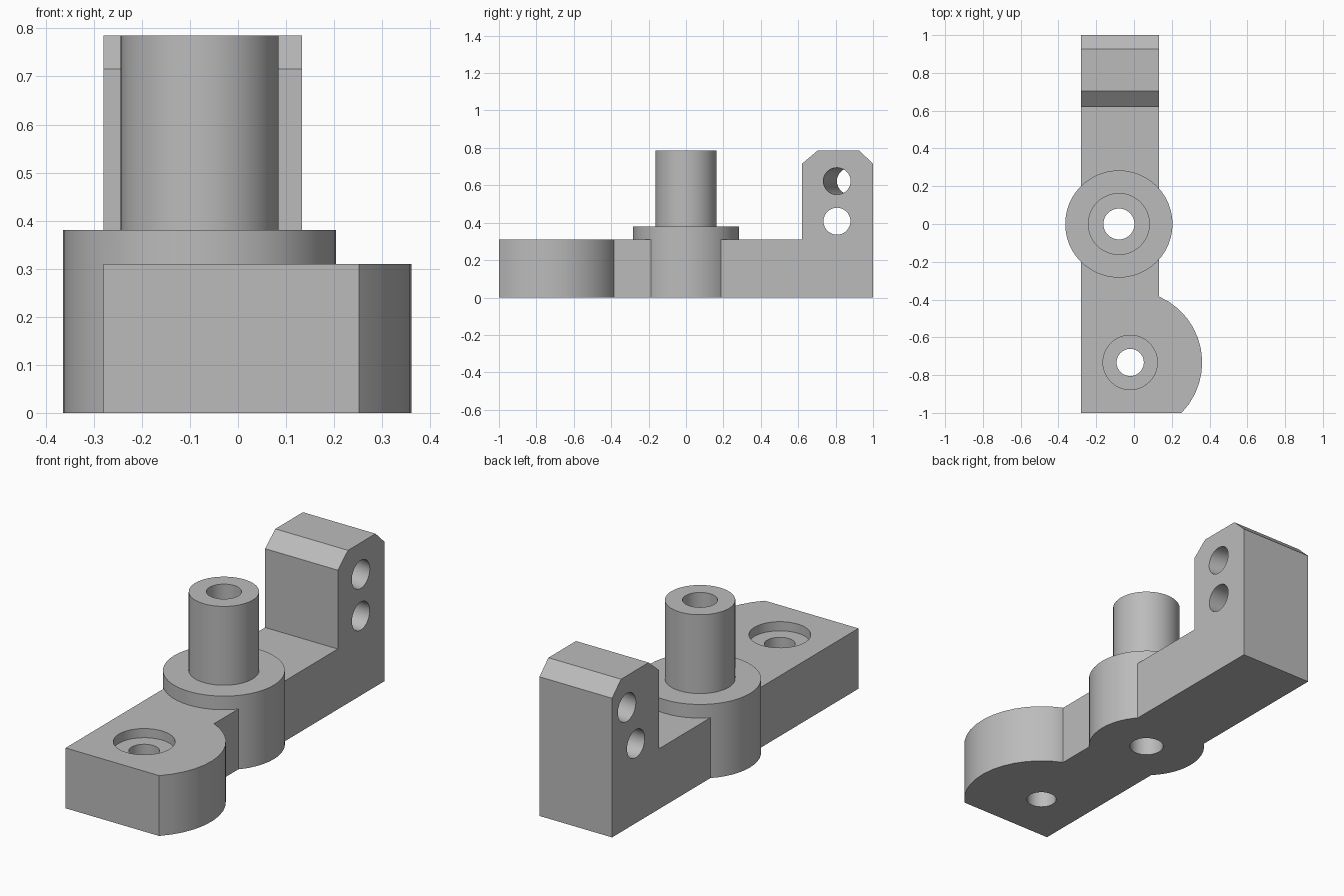
import bpy, bmesh, math
from mathutils import Vector

old = bpy.data.objects.get("Cube")
if old:
    bpy.data.objects.remove(old, do_unlink=True)

grey = bpy.data.materials.new("plain grey")
grey.use_nodes = True
color = (0.5, 0.5, 0.5, 1)
grey.diffuse_color = color
grey.node_tree.nodes["Principled BSDF"].inputs["Base Color"].default_value = color

X0, X1 = -0.28, 0.133      # sides of the bar
BASE, HUB, TOP = 0.31, 0.38, 0.785
PIVOT = (-0.08, 0.0)       # hub axis
BOLT = (-0.02, -0.733)     # counterbored hole and lobe axis


def add_object(name, bm):
    bmesh.ops.recalc_face_normals(bm, faces=bm.faces[:])
    mesh = bpy.data.meshes.new(name)
    bm.to_mesh(mesh)
    bm.free()
    mesh.materials.append(grey)
    obj = bpy.data.objects.new(name, mesh)
    bpy.context.collection.objects.link(obj)
    return obj


def prism(name, points, along):
    """Extrude a planar outline."""
    bm = bmesh.new()
    face = bm.faces.new([bm.verts.new(p) for p in points])
    new = bmesh.ops.extrude_face_region(bm, geom=[face])["geom"]
    moved = [v for v in new if isinstance(v, bmesh.types.BMVert)]
    bmesh.ops.translate(bm, verts=moved, vec=along)
    return add_object(name, bm)


def rod(name, start, end, radius, sides=48):
    """Cylinder between two points."""
    start, end = Vector(start), Vector(end)
    axis = end - start
    bm = bmesh.new()
    bmesh.ops.create_cone(bm, cap_ends=True, segments=sides, radius1=radius,
                          radius2=radius, depth=axis.length)
    obj = add_object(name, bm)
    turn = Vector((0, 0, 1)).rotation_difference(axis).to_matrix().to_4x4()
    turn.translation = (start + end) / 2
    obj.data.transform(turn)
    return obj


def combine(target, tool, operation):
    mod = target.modifiers.new(tool.name, "BOOLEAN")
    mod.operation, mod.object, mod.solver = operation, tool, "EXACT"
    bpy.ops.object.select_all(action="DESELECT")
    bpy.context.view_layer.objects.active = target
    target.select_set(True)
    bpy.ops.object.modifier_apply(modifier=mod.name)
    bpy.data.objects.remove(tool, do_unlink=True)


# Bar with chamfered upright lug, drawn from the side
side = [(-1, 0), (1, 0), (1, 0.715), (0.927, TOP), (0.703, TOP),
        (0.62, 0.715), (0.62, BASE), (-1, BASE)]
body = prism("bracket_body", [(X0, y, z) for y, z in side], (X1 - X0, 0, 0))

# Rounded lobe at the front, cut flat along the front face
R = 0.381
a0 = -math.asin((1 + BOLT[1]) / R)
a1 = math.acos((X1 - BOLT[0]) / R)
STEPS = 12
arc = []
for i in range(STEPS + 1):
    a = a0 + (a1 - a0) * i / STEPS
    arc.append((BOLT[0] + R * math.cos(a), BOLT[1] + R * math.sin(a), 0))
lobe = prism("lobe", [(-0.1, -1, 0)] + arc + [(-0.1, arc[-1][1], 0)], (0, 0, BASE))
combine(body, lobe, "UNION")

# Hub and post
combine(body, rod("hub", (*PIVOT, 0), (*PIVOT, HUB), 0.284), "UNION")
combine(body, rod("post", (*PIVOT, 0.2), (*PIVOT, TOP), 0.164), "UNION")

# Bores, counterbore, and the two lug holes (the upper one is slanted)
slant = 0.073 / (X1 - X0)
for name, start, end, radius in [
    ("post_bore", (*PIVOT, -0.1), (*PIVOT, 1), 0.082),
    ("bolt_hole", (*BOLT, -0.1), (*BOLT, 0.5), 0.072),
    ("counterbore", (*BOLT, BASE - 0.047), (*BOLT, 0.5), 0.144),
    ("lower_lug_hole", (X0 - 0.1, 0.807, 0.408), (X1 + 0.1, 0.807, 0.408), 0.072),
    ("upper_lug_hole", (X0 - 0.1, 0.88 + slant * 0.1, 0.622),
     (X1 + 0.1, 0.807 - slant * 0.1, 0.622), 0.072),
]:
    combine(body, rod(name, start, end, radius), "DIFFERENCE")

# Smooth the round walls, keep the edges sharp
body.select_set(True)
bpy.context.view_layer.objects.active = body
bpy.ops.object.shade_smooth_by_angle(angle=math.radians(30))
